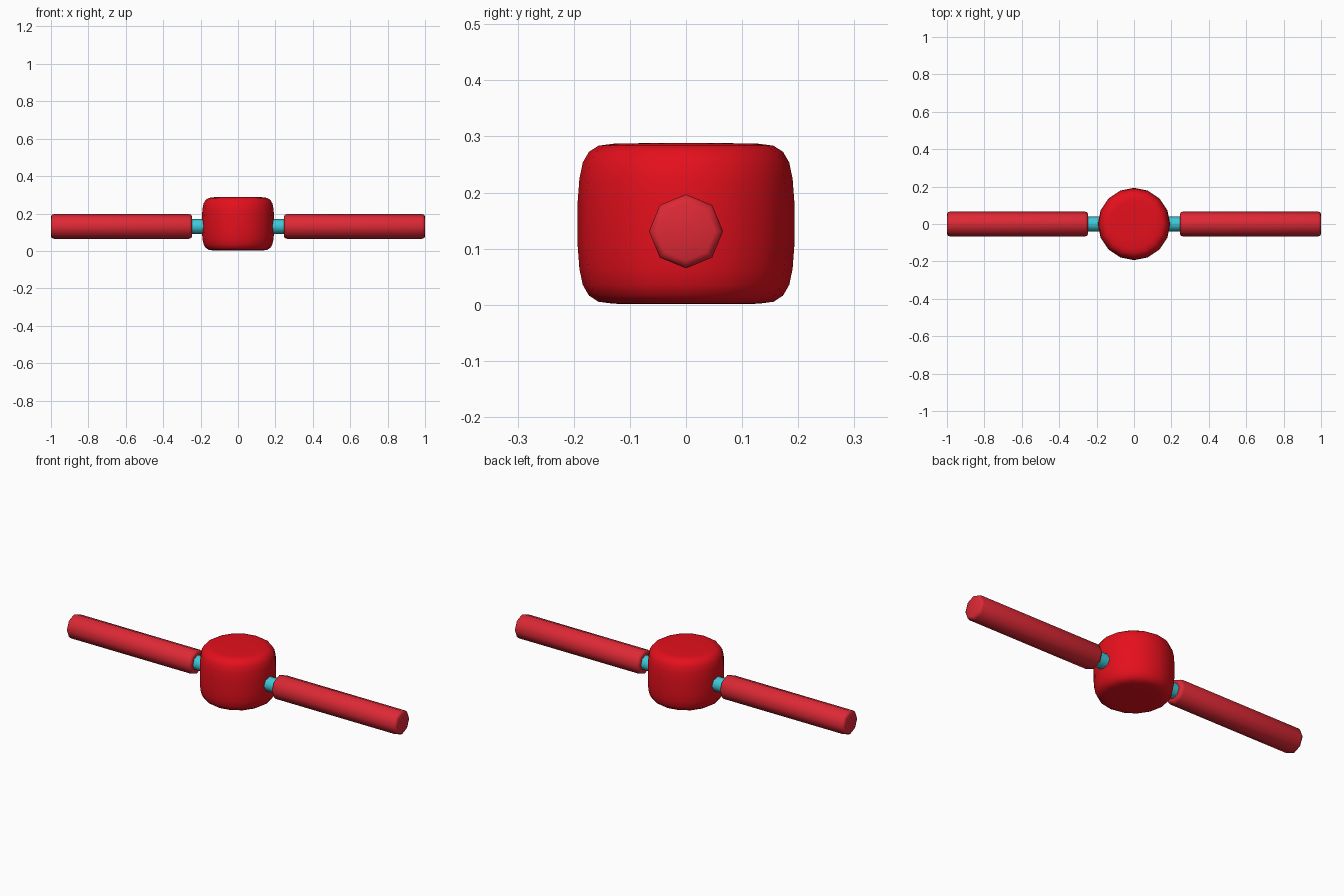
import bpy, bmesh, math
from mathutils import Matrix

if "Cube" in bpy.data.objects:
    bpy.data.objects.remove(bpy.data.objects["Cube"])


def material(name, rgb):
    m = bpy.data.materials.new(name)
    m.diffuse_color = (*rgb, 1)
    m.use_nodes = True
    m.node_tree.nodes["Principled BSDF"].inputs["Base Color"].default_value = m.diffuse_color
    return m


hub_red = material("hub_red", (0.78, 0.005, 0.012))
bar_red = material("bar_red", (0.72, 0.022, 0.036))
cyan = material("cyan", (0.05, 0.58, 0.68))


def lathe(name, profile, sides, mat, matrix=Matrix(), angle=40):
    """Revolve (radius, height) points around z, cap both ends, then place."""
    bm = bmesh.new()
    rings = [[bm.verts.new((r * math.cos(2 * math.pi * i / sides),
                            r * math.sin(2 * math.pi * i / sides), h))
              for i in range(sides)] for r, h in profile]
    for a, b in zip(rings, rings[1:]):
        for i in range(sides):
            j = (i + 1) % sides
            bm.faces.new((a[i], a[j], b[j], b[i]))
    bm.faces.new(rings[0][::-1])
    bm.faces.new(rings[-1])
    bm.transform(matrix)
    bmesh.ops.recalc_face_normals(bm, faces=bm.faces)
    mesh = bpy.data.meshes.new(name)
    bm.to_mesh(mesh)
    bm.free()
    mesh.materials.append(mat)
    ob = bpy.data.objects.new(name, mesh)
    bpy.context.collection.objects.link(ob)
    bpy.ops.object.select_all(action='DESELECT')
    ob.select_set(True)
    bpy.context.view_layer.objects.active = ob
    bpy.ops.object.shade_smooth_by_angle(angle=math.radians(angle))
    return ob


# Rounded drum hub: half profile, mirrored about its mid height
mid = 0.1445
half = [(0.08, 0.1435), (0.13, 0.1425), (0.156, 0.139), (0.173, 0.128),
        (0.184, 0.109), (0.19, 0.08), (0.193, 0.04)]
hub = [(r, mid - h) for r, h in half] + [(r, mid + h) for r, h in half[::-1]]
lathe("hub", hub, 16, hub_red, angle=50)

# Octagonal arms and their short connecting pins, on both sides
for side, s in (("left", -1), ("right", 1)):
    place = (Matrix.Translation((0, 0, 0.131))
             @ Matrix.Rotation(s * math.pi / 2, 4, 'Y'))
    lathe(side + "_arm", [(0.052, 0.246), (0.062, 0.25), (0.066, 0.262),
                          (0.066, 0.984), (0.062, 0.996), (0.052, 1.0)],
          8, bar_red, place, 50)
    lathe(side + "_pin", [(0.04, 0.1), (0.04, 0.28)], 8, cyan, place, 50)
